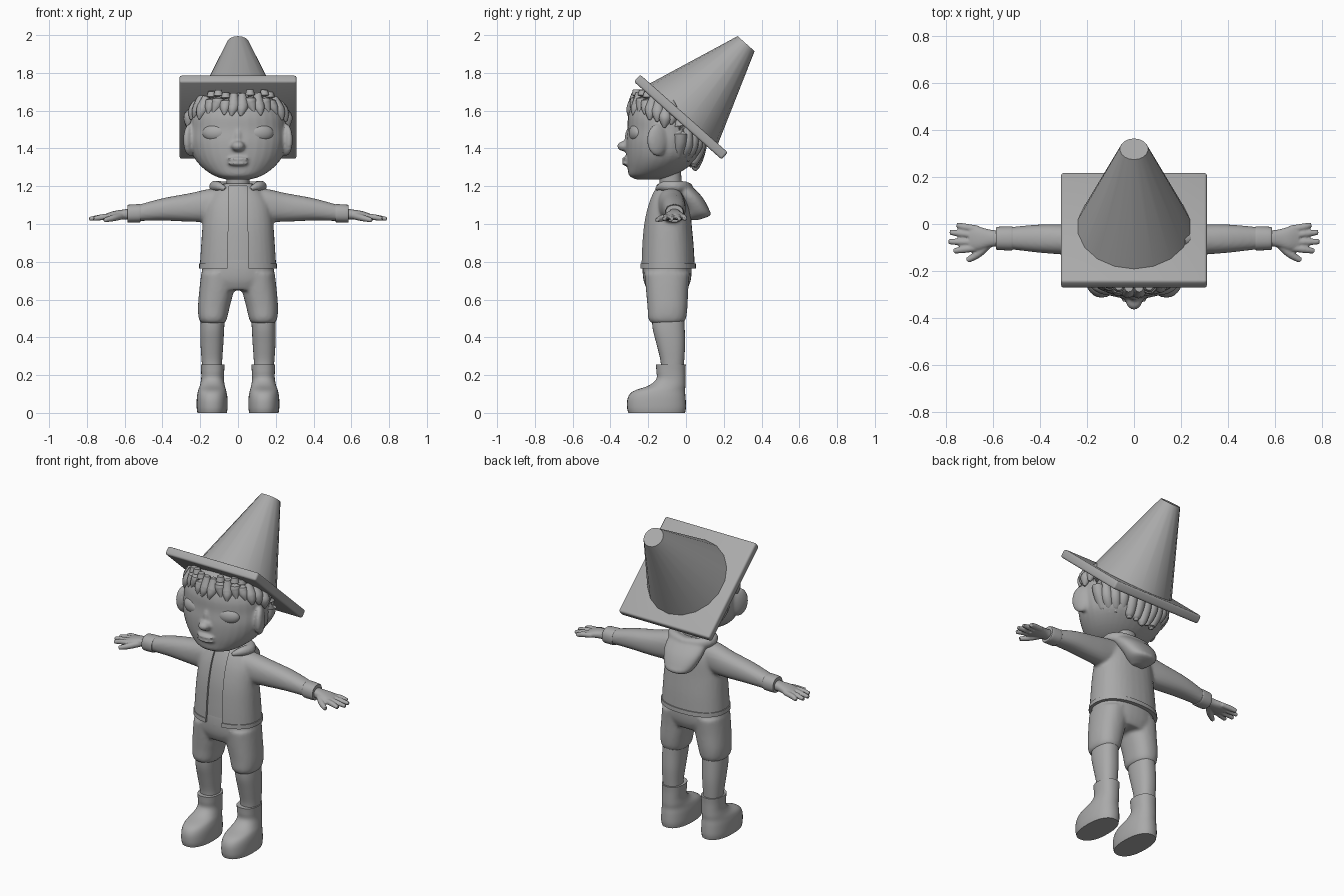
import bpy, bmesh, math, random
from mathutils import Vector, Matrix

random.seed(4)
cube = bpy.data.objects.get("Cube")
if cube:
    bpy.data.objects.remove(cube, do_unlink=True)

clay = bpy.data.materials.new("clay_grey")
clay.use_nodes = True
clay.diffuse_color = (0.4, 0.4, 0.4, 1)
clay.node_tree.nodes["Principled BSDF"].inputs["Base Color"].default_value = (0.4, 0.4, 0.4, 1)


def select(obj):
    bpy.ops.object.select_all(action='DESELECT')
    obj.select_set(True)
    bpy.context.view_layer.objects.active = obj


def finish(name, bm, angle=40):
    bmesh.ops.recalc_face_normals(bm, faces=bm.faces)
    mesh = bpy.data.meshes.new(name)
    bm.to_mesh(mesh)
    bm.free()
    obj = bpy.data.objects.new(name, mesh)
    bpy.context.collection.objects.link(obj)
    mesh.materials.append(clay)
    smooth(obj, angle)
    return obj


def smooth(obj, angle=40):
    select(obj)
    bpy.ops.object.shade_smooth_by_angle(angle=math.radians(angle))


def modify(obj, kind, **settings):
    mod = obj.modifiers.new(kind.lower(), kind)
    for key, value in settings.items():
        setattr(mod, key, value)
    select(obj)
    bpy.ops.object.modifier_apply(modifier=mod.name)
    return obj


def mirror(obj):
    return modify(obj, 'MIRROR', use_mirror_merge=False)


def spline(points, steps):
    """Catmull-Rom samples through a list of tuples."""
    pts = [Vector(p) for p in points]
    pts = [pts[0]] + pts + [pts[-1]]
    out = []
    for a, b, c, d in zip(pts, pts[1:], pts[2:], pts[3:]):
        for k in range(steps):
            t = k / steps
            out.append(b + (c - a) * (t / 2) + (a * 2 - b * 5 + c * 4 - d) * (t * t / 2)
                       + (b * 3 - a - c * 3 + d) * (t ** 3 / 2))
    return out + [pts[-1]]


def loft(name, rings, axis='z', sides=32, power=2.3, steps=4):
    """Closed skin through rings of (position, centre u, centre v, radius u, radius v)."""
    bm = bmesh.new()
    rows = []
    for t, u, v, ru, rv in spline(rings, steps):
        row = []
        for i in range(sides):
            c, s = (f(math.tau * i / sides) for f in (math.cos, math.sin))
            p = u + ru * math.copysign(abs(c) ** (2 / power), c)
            q = v + rv * math.copysign(abs(s) ** (2 / power), s)
            row.append(bm.verts.new((p, q, t) if axis == 'z' else (t, p, q)))
        rows.append(row)
    for a, b in zip(rows, rows[1:]):
        for i in range(sides):
            j = (i + 1) % sides
            bm.faces.new((a[i], a[j], b[j], b[i]))
    bm.faces.new(rows[0])
    bm.faces.new(rows[-1])
    return finish(name, bm)


def ball(name, centre, radii, tilt=0):
    bm = bmesh.new()
    bmesh.ops.create_uvsphere(bm, u_segments=24, v_segments=16, radius=1)
    bm.transform(Matrix.Translation(centre) @ Matrix.Rotation(tilt, 4, 'Z') @ Matrix.Diagonal((*radii, 1)))
    return finish(name, bm)


def tube(name, points, radii, sides=10):
    """Tapered round tube through a few points."""
    path = spline([(*p, r) for p, r in zip(points, radii)], 4)
    bm = bmesh.new()
    rows = []
    for i, p in enumerate(path):
        d = (path[min(i + 1, len(path) - 1)] - path[max(i - 1, 0)]).to_3d()
        turn = d.to_track_quat('Z', 'Y')
        rows.append([bm.verts.new(p.to_3d() + turn @ Vector((math.cos(a), math.sin(a), 0)) * max(p.w, 0.002))
                     for a in (math.tau * k / sides for k in range(sides))])
    for a, b in zip(rows, rows[1:]):
        for i in range(sides):
            j = (i + 1) % sides
            bm.faces.new((a[i], a[j], b[j], b[i]))
    bm.faces.new(rows[0])
    bm.faces.new(rows[-1])
    return finish(name, bm)


def join(name, objs):
    select(objs[0])
    for o in objs:
        o.select_set(True)
    bpy.ops.object.join()
    objs[0].name = name
    return objs[0]


def fuse(name, objs, voxel=0.01, rounds=5):
    obj = join(name, objs)
    modify(obj, 'REMESH', mode='VOXEL', voxel_size=voxel)
    modify(obj, 'SMOOTH', factor=0.5, iterations=rounds)
    smooth(obj)
    return obj


# Cone hat, tipped back
tip = Matrix.Translation((0, -0.027, 1.566)) @ Matrix.Rotation(math.radians(-41.6), 4, 'X')
bm = bmesh.new()
bmesh.ops.create_cube(bm, size=1)
bm.transform(tip @ Matrix.Diagonal((0.62, 0.62, 0.05, 1)))
bmesh.ops.bevel(bm, geom=bm.edges[:], offset=0.012, segments=3, affect='EDGES', profile=0.5)
finish("hat_brim", bm)
bm = bmesh.new()
bmesh.ops.create_cone(bm, cap_ends=True, segments=18, radius1=0.25, radius2=0.06, depth=0.52)
bm.transform(tip @ Matrix.Translation((0, 0, 0.26)))
finish("hat_cone", bm)

# Head with nose, lips and ears
skull = loft("skull", [(1.235, 0, -0.2, 0.06, 0.06), (1.255, 0, -0.185, 0.125, 0.115), (1.3, 0, -0.15, 0.19, 0.16),
                       (1.36, 0, -0.12, 0.237, 0.197), (1.43, 0, -0.115, 0.256, 0.203), (1.5, 0, -0.11, 0.255, 0.2),
                       (1.58, 0, -0.11, 0.245, 0.195), (1.66, 0, -0.11, 0.19, 0.16), (1.7, 0, -0.11, 0.09, 0.08)],
             power=2.1)
nose = ball("nose", (0, -0.322, 1.412), (0.036, 0.042, 0.028))
bridge = ball("bridge", (0, -0.3, 1.45), (0.022, 0.025, 0.06))
lips = [ball("lip", (0, -0.318, z), (0.055, 0.022, 0.011)) for z in (1.344, 1.32)]
ears = mirror(ball("ear", (0.255, -0.15, 1.445), (0.028, 0.06, 0.085), 0.4))
fuse("head", [skull, nose, bridge, ears] + lips, 0.008, 3)
mirror(ball("closed_eyes", (0.122, -0.266, 1.482), (0.068, 0.034, 0.045), 0.25))
loft("neck", [(1.15, 0, -0.08, 0.07, 0.065), (1.2, 0, -0.08, 0.06, 0.058), (1.32, 0, -0.09, 0.065, 0.062)])


# Hair: cap plus rows of hanging locks
def scalp(a, z):
    s = math.sqrt(max(1 - ((z - 1.5) / 0.225) ** 2, 0.62))
    return Vector((0.265 * s * math.sin(a), -0.11 - 0.205 * s * math.cos(a), z))


def hairline(a):
    deg = abs(math.degrees(a))
    if deg < 45:
        return 1.575
    if deg < 112:
        return 1.575 - 0.07 * (deg - 45) / 67
    return 1.36 - 0.07 * (deg - 112) / 68


bm = bmesh.new()
bmesh.ops.create_uvsphere(bm, u_segments=48, v_segments=32, radius=1)
bm.transform(Matrix.Translation((0, -0.11, 1.5)) @ Matrix.Diagonal((0.272, 0.213, 0.218, 1)))
low = [v for v in bm.verts if v.co.z < hairline(math.atan2(v.co.x, -0.11 - v.co.y)) + 0.035]
bmesh.ops.delete(bm, geom=low, context='VERTS')
modify(finish("hair_cap", bm), 'SOLIDIFY', thickness=0.02)
locks = []
COUNT = 30
for i in range(COUNT):
    a = math.tau * (i + 0.5) / COUNT - math.pi
    end = hairline(a) + random.uniform(-0.025, 0.02)
    top = max(end + 0.12, 1.62) if abs(a) < 2 else 1.52
    sway = random.uniform(-0.06, 0.06)
    pts = [scalp(a, top), scalp(a, (top + end) / 2), scalp(a + sway / 2, end + 0.03), scalp(a + sway, end)]
    locks.append(tube("lock", pts, (0.018, 0.034, 0.026, 0.006)))
join("hair_locks", locks)

# Jacket body and sleeves, cut open down the front
body = [(0.765, 0, -0.096, 0.203, 0.143), (0.88, 0, -0.097, 0.196, 0.138), (1.0, 0, -0.097, 0.187, 0.127),
        (1.1, 0, -0.09, 0.172, 0.112), (1.17, 0, -0.085, 0.13, 0.09), (1.215, 0, -0.08, 0.075, 0.07)]
sleeve = loft("sleeve", [(0.06, -0.08, 1.12, 0.07, 0.07), (0.15, -0.077, 1.1, 0.07, 0.086),
                         (0.25, -0.068, 1.088, 0.066, 0.076), (0.4, -0.062, 1.077, 0.06, 0.059),
                         (0.55, -0.06, 1.055, 0.044, 0.04)], 'x')
jacket = fuse("jacket", [loft("torso", body), mirror(sleeve)], 0.01, 4)
hem = loft("jacket_hem", [(0.765, 0, -0.096, 0.207, 0.149), (0.79, 0, -0.096, 0.206, 0.148)], steps=1)
bm = bmesh.new()
bmesh.ops.create_cube(bm, size=1)
bm.transform(Matrix.Translation((0, -0.22, 0.95)) @ Matrix.Diagonal((0.112, 0.24, 0.5, 1)))
for v in bm.verts:
    if v.co.z > 1:
        v.co.x *= 0.85
cutter = finish("opening_cutter", bm)
for part in (jacket, hem):
    modify(part, 'BOOLEAN', operation='DIFFERENCE', object=cutter, solver='EXACT')
    smooth(part)
bpy.data.objects.remove(cutter, do_unlink=True)
loft("shirt", [(max(t, 0.81), u, v, ru - 0.018, rv - 0.012) for t, u, v, ru, rv in body])
mirror(loft("cuffs", [(0.515, -0.061, 1.057, 0.047, 0.045), (0.522, -0.061, 1.057, 0.051, 0.048),
                      (0.578, -0.061, 1.055, 0.049, 0.047), (0.585, -0.061, 1.055, 0.044, 0.042)], 'x'))

# Hood lying on the back, with its collar
pouch = loft("pouch", [(1.02, 0, 0.03, 0.035, 0.03), (1.045, 0, 0.06, 0.075, 0.068), (1.08, 0, 0.055, 0.1, 0.066),
                       (1.14, 0, 0.02, 0.122, 0.068), (1.19, 0, -0.02, 0.12, 0.06), (1.215, 0, -0.04, 0.09, 0.04)])
collar = mirror(tube("collar", [(0.065, -0.155, 1.185), (0.105, -0.12, 1.2), (0.122, -0.06, 1.198),
                                (0.08, -0.01, 1.195), (0, 0.01, 1.19)], (0.012, 0.026, 0.032, 0.032, 0.03)))
fuse("hood", [pouch, collar], 0.008, 4)

# Hands: palm and splayed fingers
parts = [loft("palm", [(0.56, -0.061, 1.053, 0.032, 0.03), (0.61, -0.061, 1.05, 0.037, 0.026),
                       (0.66, -0.062, 1.045, 0.05, 0.023), (0.7, -0.062, 1.037, 0.05, 0.017)], 'x')]
for y0, x1, y1 in ((-0.022, 0.752, -0.004), (-0.05, 0.782, -0.035), (-0.078, 0.788, -0.075), (-0.1, 0.765, -0.115)):
    parts.append(tube("finger", [(0.66, y0, 1.042), (0.72, (y0 + y1) / 2, 1.036), (x1, y1, 1.027)],
                      (0.015, 0.016, 0.011)))
parts.append(tube("thumb", [(0.61, -0.075, 1.045), (0.66, -0.125, 1.032), (0.708, -0.155, 1.02)],
                  (0.02, 0.018, 0.012)))
mirror(fuse("hands", parts, 0.005, 2))

# Shorts, fused from hips and two legs
hips = loft("hips", [(0.65, 0, -0.1, 0.15, 0.105), (0.7, 0, -0.1, 0.185, 0.125),
                     (0.76, 0, -0.1, 0.19, 0.13), (0.83, 0, -0.1, 0.18, 0.125)])
thigh = loft("thigh", [(0.475, 0.132, -0.1, 0.062, 0.085), (0.5, 0.133, -0.1, 0.075, 0.1),
                       (0.56, 0.128, -0.098, 0.084, 0.106), (0.65, 0.113, -0.1, 0.092, 0.112),
                       (0.74, 0.1, -0.1, 0.095, 0.12)])
fuse("shorts", [hips, mirror(thigh)], 0.01, 6)

# Legs and boots
mirror(loft("legs", [(0.2, 0.135, -0.075, 0.052, 0.06), (0.27, 0.138, -0.072, 0.054, 0.062),
                     (0.36, 0.138, -0.08, 0.06, 0.075), (0.45, 0.136, -0.092, 0.063, 0.085),
                     (0.54, 0.13, -0.095, 0.062, 0.085)]))
mirror(loft("boots", [(0, 0.137, -0.155, 0.078, 0.15), (0.03, 0.137, -0.156, 0.082, 0.156),
                      (0.08, 0.137, -0.155, 0.081, 0.153), (0.115, 0.137, -0.142, 0.075, 0.137),
                      (0.145, 0.136, -0.1, 0.066, 0.097), (0.18, 0.135, -0.08, 0.06, 0.077),
                      (0.22, 0.134, -0.08, 0.061, 0.077), (0.255, 0.134, -0.08, 0.063, 0.079)]))
